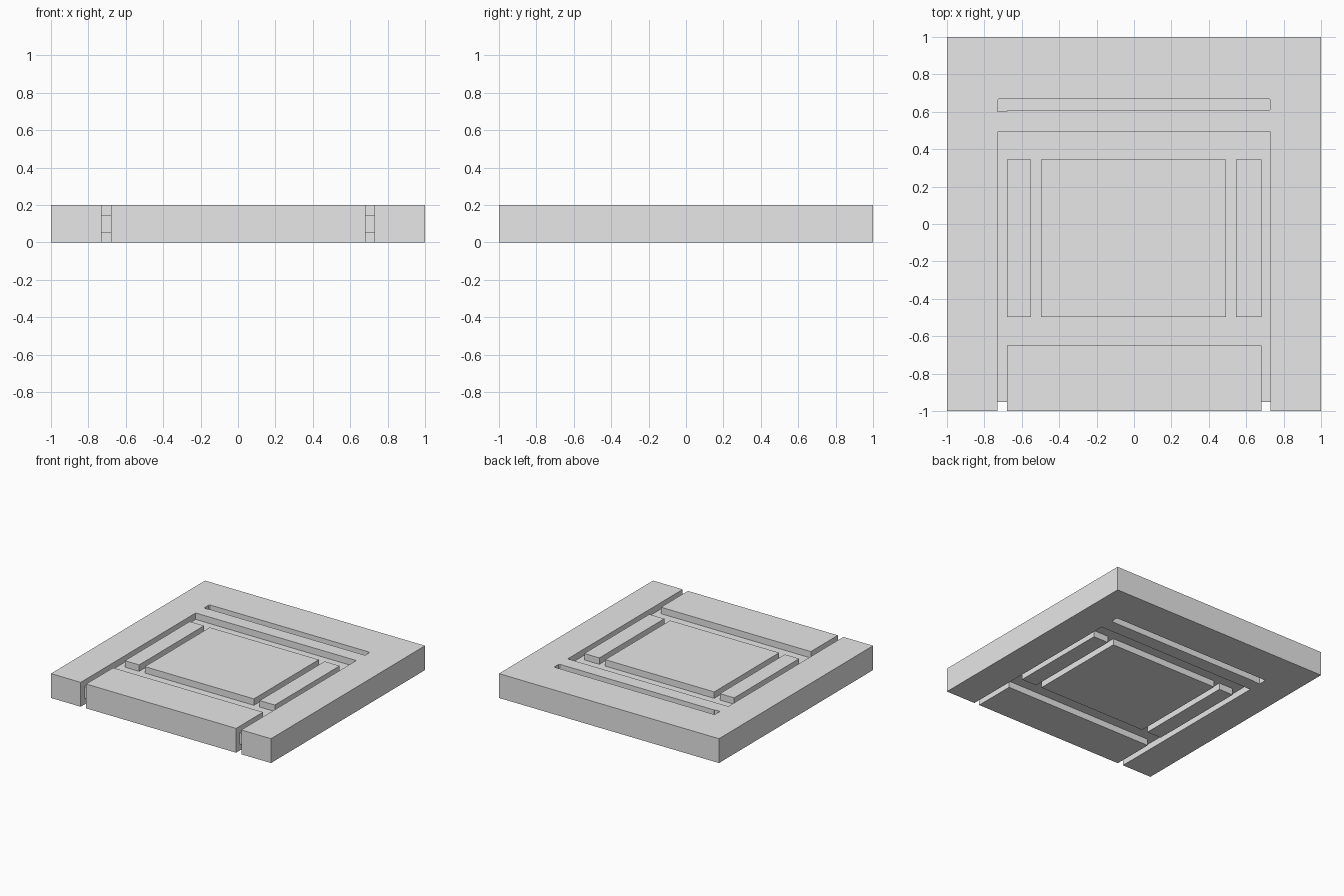
import bpy
import bmesh

cube = bpy.data.objects.get("Cube")
if cube:
    bpy.data.objects.remove(cube, do_unlink=True)

THICK, LOW, HIGH = 0.2, 0.053, 0.147   # slab height and faces of the thin web

grey = bpy.data.materials.new("light_grey")
grey.use_nodes = True
grey.diffuse_color = (0.8, 0.8, 0.8, 1)
grey.node_tree.nodes["Principled BSDF"].inputs["Base Color"].default_value = (0.8, 0.8, 0.8, 1)


def prism(name, outline, z0, z1):
    """Extrude a counter-clockwise outline from z0 to z1."""
    bm = bmesh.new()
    base = bm.faces.new([bm.verts.new((x, y, z0)) for x, y in outline])
    top = bmesh.ops.extrude_face_region(bm, geom=[base])["geom"]
    bmesh.ops.translate(bm, vec=(0, 0, z1 - z0),
                        verts=[v for v in top if isinstance(v, bmesh.types.BMVert)])
    bmesh.ops.recalc_face_normals(bm, faces=bm.faces)
    mesh = bpy.data.meshes.new(name)
    bm.to_mesh(mesh)
    bm.free()
    mesh.materials.append(grey)
    obj = bpy.data.objects.new(name, mesh)
    bpy.context.collection.objects.link(obj)
    return obj


def rect(x0, x1, y0, y1):
    return [(x0, y0), (x1, y0), (x1, y1), (x0, y1)]


def carve(target, outline, z0, z1):
    """Subtract a prism from the target and discard the cutter."""
    cutter = prism("cutter", outline, z0, z1)
    cutter.hide_render = True
    mod = target.modifiers.new("carve", "BOOLEAN")
    mod.operation = "DIFFERENCE"
    mod.solver = "EXACT"
    mod.object = cutter
    graph = bpy.context.evaluated_depsgraph_get()
    carved = bpy.data.meshes.new_from_object(target.evaluated_get(graph))
    target.modifiers.clear()
    target.data = carved
    bpy.data.objects.remove(cutter, do_unlink=True)


panel = prism("carved_panel", rect(-1, 1, -1, 1), 0, THICK)

# Channels that leave the centre panel, side bars and front block standing
channels = [
    rect(-0.73, -0.68, -1.1, 0.493),
    rect(0.683, 0.73, -1.1, 0.493),
    rect(-0.73, 0.73, 0.345, 0.493),
    rect(-0.73, 0.73, -0.65, -0.498),
    rect(-0.55, -0.498, -0.65, 0.493),
    rect(0.493, 0.546, -0.65, 0.493),
]

# Narrow back groove with trimmed corners
c = 0.008
x, y0, y1 = 0.73, 0.606, 0.67
groove = [(-x, y0 - 0.005), (-0.68, y0 - 0.005), (-0.68, y0), (x - c, y0), (x, y0 + c),
          (x, y1 - c), (x - c, y1), (c - x, y1), (-x, y1 - c)]

# Same carving on the upper and lower faces
for outline in channels + [groove]:
    carve(panel, outline, HIGH, THICK + 0.1)
    carve(panel, outline, -0.1, LOW)

# Open notches through the front edge
for x0, x1 in ((-0.73, -0.68), (0.683, 0.73)):
    carve(panel, rect(x0, x1, -1.1, -0.953), -0.1, THICK + 0.1)

panel.name = panel.data.name = "carved_panel"
